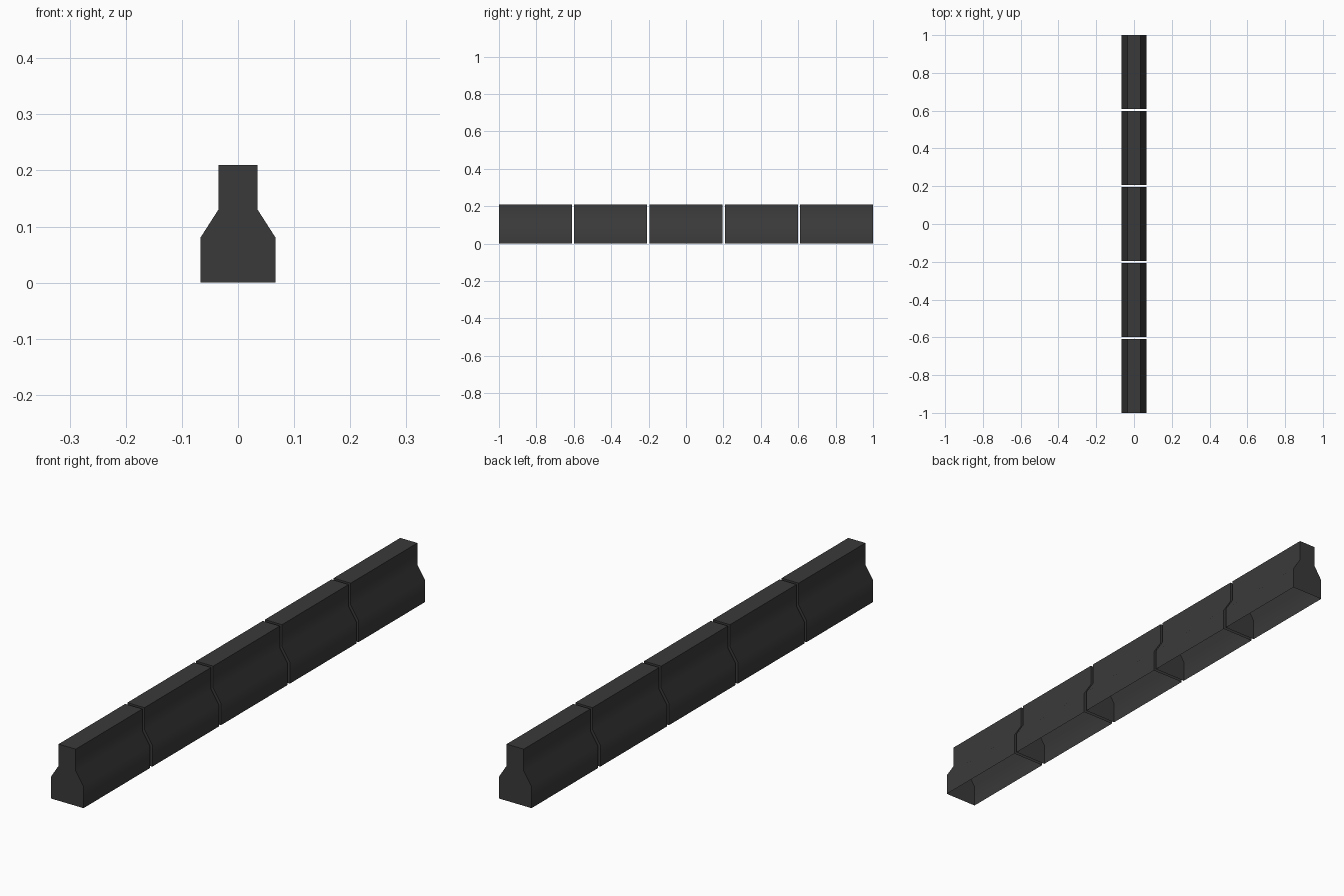
import bpy, bmesh, math

if "Cube" in bpy.data.objects:
    bpy.data.objects.remove(bpy.data.objects["Cube"])

dark = bpy.data.materials.new("dark grey concrete")
dark.diffuse_color = (0.042, 0.042, 0.042, 1)
dark.use_nodes = True
dark.node_tree.nodes["Principled BSDF"].inputs["Base Color"].default_value = dark.diffuse_color

LENGTH, PITCH = 0.39, 0.4025
# half cross-section (x, z), mirrored to give the full profile
half = [(0.067, 0), (0.067, 0.08), (0.035, 0.13), (0.035, 0.21)]
profile = half + [(-x, z) for x, z in reversed(half)]


def barrier_segment(name, y):
    bm = bmesh.new()
    ends = [[bm.verts.new((x, s * LENGTH / 2, z)) for x, z in profile] for s in (-1, 1)]
    front, back = ends
    bm.faces.new(front)
    bm.faces.new(back[::-1])
    # side walls and top; the underside stays open
    for i in range(len(profile) - 1):
        bm.faces.new((front[i + 1], front[i], back[i], back[i + 1]))
    me = bpy.data.meshes.new(name)
    bm.to_mesh(me)
    bm.free()
    me.materials.append(dark)
    ob = bpy.data.objects.new(name, me)
    ob.location.y = y
    bpy.context.collection.objects.link(ob)
    # slopes blend softly, ends and top edges stay sharp
    bpy.ops.object.select_all(action='DESELECT')
    ob.select_set(True)
    bpy.context.view_layer.objects.active = ob
    bpy.ops.object.shade_smooth_by_angle(angle=math.radians(45))


for k in range(5):
    barrier_segment(f"barrier_segment_{k + 1}", (k - 2) * PITCH)
